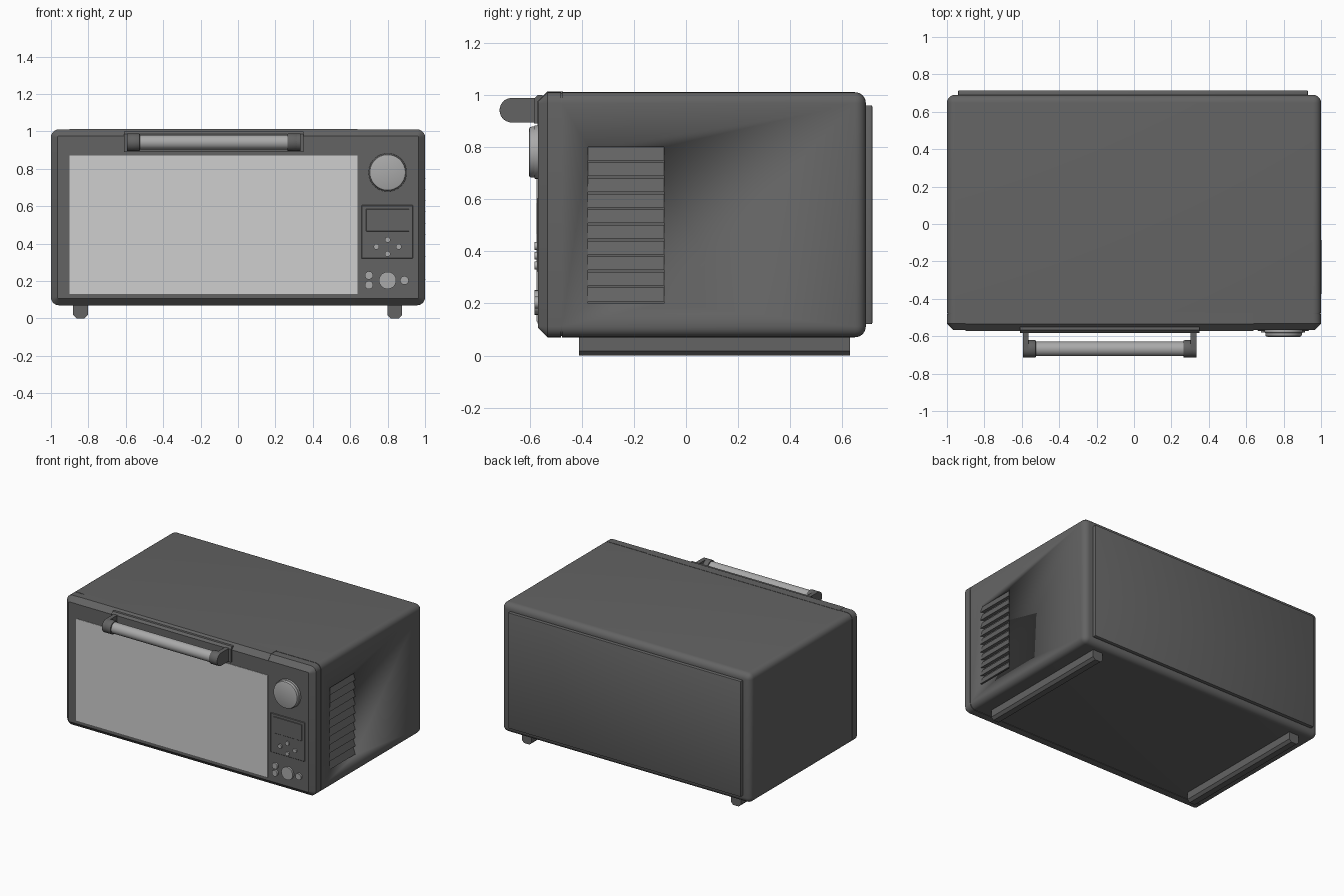
import bpy, bmesh, math
from mathutils import Matrix, Vector

if "Cube" in bpy.data.objects:
    bpy.data.objects.remove(bpy.data.objects["Cube"])


def material(name, v):
    m = bpy.data.materials.new(name)
    m.diffuse_color = (v, v, v, 1)
    m.use_nodes = True
    m.node_tree.nodes["Principled BSDF"].inputs["Base Color"].default_value = m.diffuse_color
    return m


DARK = material("dark grey casing", 0.125)
GLASS = material("pale window", 0.62)
METAL = material("brushed metal", 0.40)


def finish(name, bm, mat, angle=30):
    bmesh.ops.recalc_face_normals(bm, faces=bm.faces[:])
    me = bpy.data.meshes.new(name)
    bm.to_mesh(me)
    bm.free()
    me.materials.append(mat)
    ob = bpy.data.objects.new(name, me)
    bpy.context.collection.objects.link(ob)
    bpy.ops.object.select_all(action='DESELECT')
    ob.select_set(True)
    bpy.context.view_layer.objects.active = ob
    bpy.ops.object.shade_smooth_by_angle(angle=math.radians(angle))
    return ob


def cube(lo, hi):
    bm = bmesh.new()
    lo, hi = Vector(lo), Vector(hi)
    bmesh.ops.create_cube(bm, size=1, matrix=Matrix.Translation((lo + hi) / 2)
                          @ Matrix.Diagonal((*(hi - lo), 1)))
    return bm


def bevel(bm, test, width, segments=1):
    """Bevel every edge whose two end points satisfy test(a, b)."""
    edges = [e for e in bm.edges if test(e.verts[0].co, e.verts[1].co)]
    bmesh.ops.bevel(bm, geom=edges, offset=width, segments=segments,
                    profile=0.5, affect='EDGES', clamp_overlap=True)


def box(name, lo, hi, mat=DARK, width=0, segments=1):
    bm = cube(lo, hi)
    if width:
        bevel(bm, lambda a, b: True, width, segments)
    return finish(name, bm, mat)


def along_y(a, b):
    return abs(a.y - b.y) > 0.01


def prism(name, points, x0, x1, mat=DARK):
    """Extrude a (y, z) profile along x."""
    bm = bmesh.new()
    face = bm.faces.new([bm.verts.new((x0, y, z)) for y, z in points])
    ext = bmesh.ops.extrude_face_region(bm, geom=[face])
    bmesh.ops.translate(bm, vec=(x1 - x0, 0, 0),
                        verts=[v for v in ext["geom"] if isinstance(v, bmesh.types.BMVert)])
    return finish(name, bm, mat)


def cylinder(name, centre, r, depth, axis, mat, edge=0, sides=40):
    bm = bmesh.new()
    rot = Matrix.Rotation(math.pi / 2, 4, 'X' if axis == 'y' else 'Y')
    bmesh.ops.create_cone(bm, cap_ends=True, segments=sides, radius1=r, radius2=r,
                          depth=depth, matrix=Matrix.Translation(centre) @ rot)
    if edge:
        rims = [e for e in bm.edges if any(len(f.verts) > 4 for f in e.link_faces)]
        bmesh.ops.bevel(bm, geom=rims, offset=edge, segments=2, profile=0.5, affect='EDGES')
    return finish(name, bm, mat)


# Rear shell: rounded everywhere except its front rim
bm = cube((-1, -0.476, 0.07), (1, 0.69, 1.01))
bevel(bm, lambda a, b: not (a.y < 0 and b.y < 0), 0.042, 6)
shell = finish("shell", bm, DARK)

# Vent opening on the right side
cutter = box("vent_cutter", (0.965, -0.375, 0.20), (1.1, -0.085, 0.80))
cutter.hide_render = True
bpy.ops.object.select_all(action='DESELECT')
bpy.context.view_layer.objects.active = shell
shell.select_set(True)
mod = shell.modifiers.new("vent", 'BOOLEAN')
mod.object, mod.operation, mod.solver = cutter, 'DIFFERENCE', 'EXACT'
bpy.ops.object.modifier_apply(modifier=mod.name)
bpy.data.objects.remove(cutter)

# Sloping vent slats
for i in range(10):
    z = 0.20 + 0.06 * i
    bm = bmesh.new()
    ends = [[bm.verts.new((x, y, zz)) for x, zz in
             ((0.963, z + 0.06), (0.983, z + 0.06), (1.002, z + 0.008), (0.963, z + 0.022))]
            for y in (-0.375, -0.085)]
    bm.faces.new(ends[0])
    bm.faces.new(ends[1])
    for k in range(4):
        n = (k + 1) % 4
        bm.faces.new((ends[0][k], ends[0][n], ends[1][n], ends[1][k]))
    finish(f"vent_slat_{i + 1}", bm, DARK)

# Front frame: rounded corners and a chamfered front rim, with a narrow seam behind
bm = cube((-1, -0.567, 0.07), (1, -0.480, 1.01))
bevel(bm, along_y, 0.042, 6)
bevel(bm, lambda a, b: a.y < -0.56 and b.y < -0.56, 0.035)
finish("front_frame", bm, DARK)
bm = cube((-0.996, -0.50, 0.074), (0.996, -0.45, 1.006))
bevel(bm, along_y, 0.04, 6)
finish("seam_core", bm, DARK)

# Door wrapping over the top edge, and its window
prism("door", [(-0.50, 0.122), (-0.570, 0.122), (-0.570, 0.976), (-0.534, 1.012),
               (-0.472, 1.012), (-0.472, 0.98), (-0.50, 0.98)], -0.90, 0.64)
box("window", (-0.90, -0.573, 0.13), (0.64, -0.567, 0.87), GLASS)

# Handle
HX = -0.13
prism("handle_mount", [(-0.55, 0.89), (-0.583, 0.89), (-0.583, 0.985),
                       (-0.568, 1.0), (-0.55, 1.0)], HX - 0.48, HX + 0.48)
HY, HZ, HR = -0.668, 0.941, 0.047
arc = [(HY - HR * math.sin(t), HZ + HR * math.cos(t))
       for t in (math.pi * k / 16 for k in range(17))]
arm_profile = [(-0.575, HZ + HR)] + arc + [(-0.575, HZ - HR)]
for side, s in (("left", -1), ("right", 1)):
    prism(f"handle_arm_{side}", arm_profile, HX + s * 0.433, HX + s * 0.463)
    cylinder(f"handle_cap_{side}", (HX + s * 0.422, HY, HZ), HR, 0.056, 'x', DARK, 0.006)
cylinder("handle_bar", (HX, HY, HZ), 0.039, 0.82, 'x', METAL)

# Control panel with a display
box("control_panel", (0.66, -0.571, 0.32), (0.935, -0.56, 0.605), DARK, 0.003)
box("display", (0.685, -0.574, 0.465), (0.915, -0.565, 0.585), DARK, 0.002)

# Knob and buttons
cylinder("knob_base", (0.80, -0.572, 0.78), 0.102, 0.02, 'y', METAL, 0.003, 64)
cylinder("knob", (0.80, -0.582, 0.78), 0.098, 0.042, 'y', METAL, 0.011, 64)
buttons = [(0.80, 0.42, 0.015), (0.80, 0.345, 0.015), (0.74, 0.383, 0.015),
           (0.86, 0.383, 0.015), (0.70, 0.23, 0.022), (0.70, 0.178, 0.022),
           (0.80, 0.203, 0.046), (0.89, 0.203, 0.023)]
for i, (x, z, r) in enumerate(buttons):
    cylinder(f"button_{i + 1}", (x, -0.57, z), r, 0.022, 'y', METAL, 0, 32)

# Back cover with a stepped edge
box("back_cover", (-0.94, 0.68, 0.12), (0.93, 0.715, 0.96), DARK, 0.006, 2)

# Foot rails with chamfered bottoms
for side, s in (("left", -1), ("right", 1)):
    x = s * 0.84 - 0.002
    bm = cube((x - 0.04, -0.41, 0), (x + 0.04, 0.63, 0.08))
    bevel(bm, lambda a, b: a.z < 0.01 and b.z < 0.01 and along_y(a, b), 0.018)
    finish(f"foot_rail_{side}", bm, DARK)
